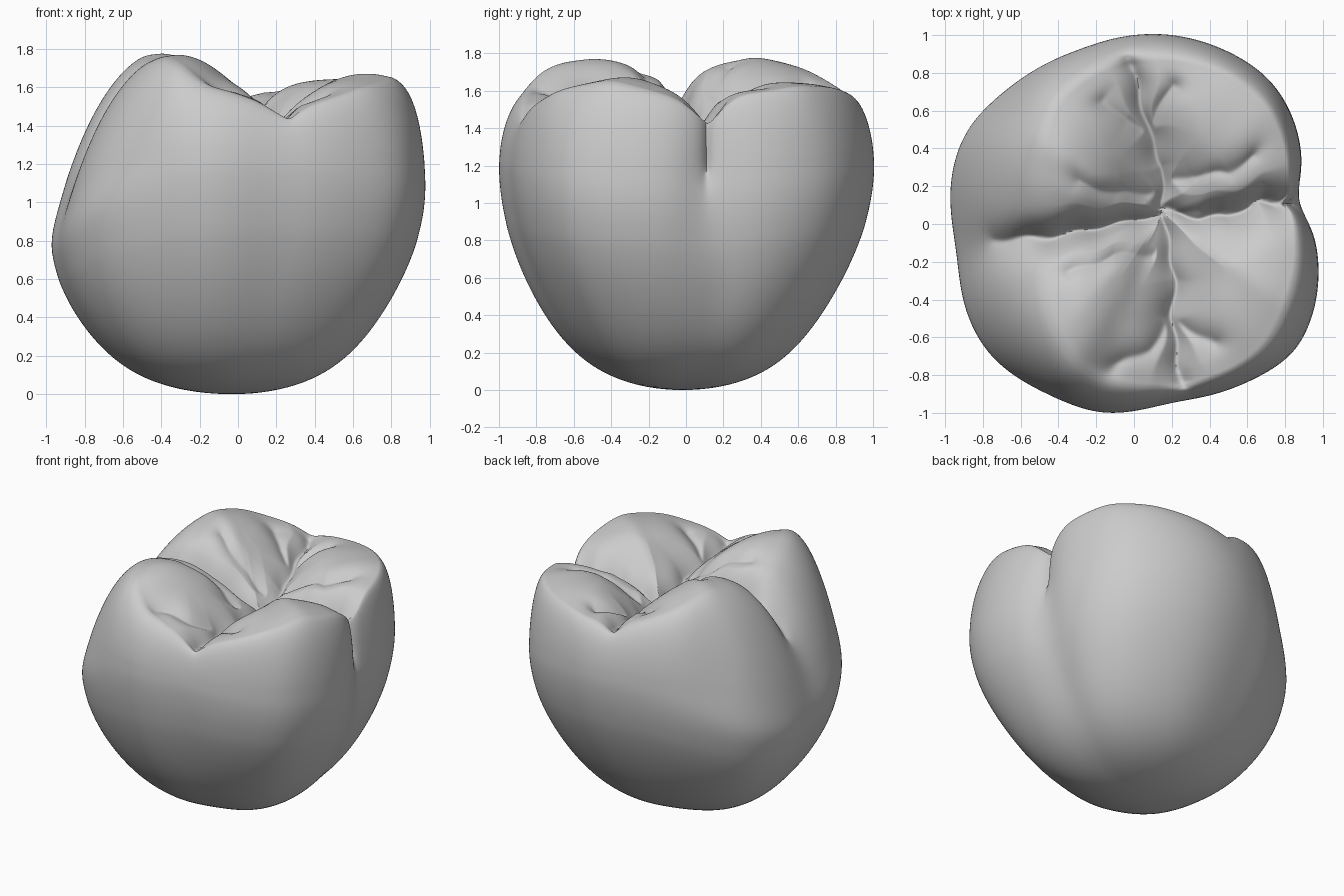
import bpy, bmesh, math
from mathutils import Vector

cube = bpy.data.objects.get("Cube")
if cube:
    bpy.data.objects.remove(cube)

SEG, LOWER, UPPER, DISH = 480, 36, 36, 70
CENTRE = Vector((0.15, 0.05, 1.42))
BASE = Vector((-0.03, -0.02, 0))

# Crest line joining the cusp tips and notches (x, y, z)
CREST = [(.86, .12, 1.47), (.81, .28, 1.58), (.71, .6, 1.63), (.5, .77, 1.62), (.25, .85, 1.59),
         (0, .85, 1.56), (-.2, .78, 1.63), (-.4, .6, 1.73), (-.44, .4, 1.78), (-.43, .17, 1.74),
         (-.42, .03, 1.67), (-.42, -.06, 1.53), (-.42, -.16, 1.67), (-.42, -.36, 1.74),
         (-.36, -.55, 1.77), (-.29, -.71, 1.74), (-.17, -.78, 1.64), (.02, -.83, 1.57),
         (.24, -.84, 1.47), (.45, -.78, 1.54), (.65, -.66, 1.61), (.78, -.4, 1.665),
         (.84, -.06, 1.57)]

# Widest outline of the crown (x, y)
OUTLINE = [(.88, .2), (.89, .38), (.83, .6), (.72, .77), (.42, .95), (.15, 1.01), (-.3, .92),
           (-.66, .73), (-.9, .5), (-.98, .25), (-.94, -.15), (-.89, -.5), (-.76, -.72),
           (-.42, -.92), (-.18, -1.01), (.2, -.94), (.6, -.84), (.86, -.68), (.96, -.45),
           (.98, -.2), (.93, .03)]

# Fissures: depth, width, path
FISSURES = [
    (.08, .05, [(-.02, .86), (.08, .5), (.15, .3), (.15, .05), (.22, -.3), (.2, -.5), (.25, -.85)]),
    (.10, .045, [(.15, .05), (-.2, -.02), (-.45, -.07), (-.74, -.08)]),
    (.09, .05, [(.15, .08), (.35, .03), (.5, .04), (.7, .12), (.9, .12)]),
    (.05, .05, [(.18, .22), (.3, .26), (.5, .27), (.64, .36)]),
    (.05, .05, [(.2, -.5), (.42, -.64)]),
    (.05, .06, [(.2, -.5), (.08, -.66), (-.1, -.76)]),
    (.05, .06, [(.08, .5), (-.04, .54), (-.16, .66)]),
    (.06, .05, [(.08, .5), (.2, .72)]),
    (.04, .05, [(.1, -.16), (-.1, -.17), (-.34, -.26)]),
    (.04, .06, [(.1, .17), (-.1, .16), (-.3, .22)]),
]


def smoothstep(a, b, v):
    t = min(max((v - a) / (b - a), 0), 1)
    return t * t * (3 - 2 * t)


def soften(loop, passes, half):
    for _ in range(passes):
        loop = [sum((loop[(i + j) % SEG] for j in range(-half, half + 1)), Vector()) / (2 * half + 1)
                for i in range(SEG)]
    return loop


def resample(points):
    """Sample a closed loop at equal angles around the centre."""
    polar = []
    for p in points:
        v = Vector(p).to_3d()
        d = v - CENTRE
        polar.append((math.atan2(d.y, d.x) % math.tau, math.hypot(d.x, d.y), v.z))
    polar.sort()
    first, last = polar[0], polar[-1]
    polar = [(last[0] - math.tau, *last[1:])] + polar + [(first[0] + math.tau, *first[1:])]
    loop, k = [], 0
    for i in range(SEG):
        angle = math.tau * i / SEG
        while polar[k + 1][0] < angle:
            k += 1
        a, b = polar[k], polar[k + 1]
        f = (angle - a[0]) / (b[0] - a[0])
        r = a[1] + (b[1] - a[1]) * f
        loop.append(Vector((CENTRE.x + r * math.cos(angle), CENTRE.y + r * math.sin(angle),
                            a[2] + (b[2] - a[2]) * f)))
    return loop


def path_distance(x, y, path):
    best = 9.0
    for (ax, ay), (bx, by) in zip(path, path[1:]):
        dx, dy = bx - ax, by - ay
        t = min(max(((x - ax) * dx + (y - ay) * dy) / (dx * dx + dy * dy), 0), 1)
        best = min(best, math.hypot(x - ax - t * dx, y - ay - t * dy))
    return best


def fissure_depth(x, y):
    # slight waviness keeps the fissures from looking ruled
    wx = x + .012 * math.sin(y * 23)
    wy = y + .012 * math.sin(x * 25)
    return max(d * math.exp((.012 - math.hypot(path_distance(wx, wy, path), .012)) / w)
               for d, w, path in FISSURES)


def cusp_swell(x, y):
    """Lobes rise between the main fissures."""
    near = min(path_distance(x, y, f[2]) for f in FISSURES[:3])
    return smoothstep(-.06, .28, near)


crest = soften(resample(CREST), 3, 4)
outline = soften(resample(OUTLINE), 3, 6)
rings = []

# Widest height varies around the crown: lowest on the -x side
for p in outline:
    side = p.x / max(math.hypot(p.x, p.y), .01)
    p.z = 1.17 - (.13 if side > 0 else .37) * side * side
plain = soften(outline, 2, 14)

# Rounded underside up to the widest line, tapering at the back and the +x front corner
for k in range(1, LOWER + 1):
    a = math.pi / 2 * k / LOWER
    ring = []
    for e, s in zip(outline, plain):
        e = s.lerp(e, smoothstep(.5, 1.2, a))
        taper = .03 * smoothstep(.4, 1, e.y) + .04 * smoothstep(.5, 1.2, (e.x - e.y) * .7)
        f = (math.sin(a) + .045 * math.cos(a) * math.sin(3.6 * a)
             - taper * math.sin(2 * a) ** 2)
        ring.append(Vector((BASE.x + (e.x - BASE.x) * f, BASE.y + (e.y - BASE.y) * f,
                            e.z * (1 - math.cos(a)))))
    rings.append(ring)

# Upper wall rounding in to the crest, leaning further on the -x side
for k in range(1, UPPER + 1):
    w = k / UPPER
    b = w * math.pi / 2
    ring = []
    for e, c in zip(outline, crest):
        lean = .72 * smoothstep(.3, .85, -e.x)
        f = (1 - math.cos(b)) * (1 - lean) + w * lean
        t = math.sin(b) * (1 - lean) + w * (2 - w) * lean
        p = e.lerp(c, f)
        p.z = e.z + (c.z - e.z) * t
        p.z -= fissure_depth(p.x, p.y) * f ** (2 - 1.8 * lean)
        ring.append(p)
    rings.append(ring)

# Chewing surface sinking from the crest to the central pit
for k in range(1, DISH):
    u = k / DISH
    ring = []
    for c in crest:
        p = c.lerp(CENTRE, u)
        p.z = c.z + (CENTRE.z - c.z) * (.35 * u + .65 * smoothstep(0, 1, u))
        p.z += .08 * cusp_swell(p.x, p.y) * math.sin(math.pi * u)
        p.z -= fissure_depth(p.x, p.y)
        ring.append(p)
    rings.append(ring)

# Groove running down the +x wall: a broad hollow with a sharp crease above
for ring in rings:
    for p in ring:
        off = abs(p.y - .11)
        reach = smoothstep(.55, .85, p.x)
        p.x -= .035 * reach * math.exp(-(off / .12) ** 2) * smoothstep(.55, 1.2, p.z)
        p.x -= .06 * reach * math.exp(-off / .03) * smoothstep(1.0, 1.25, p.z)

# Join the rings into one closed skin
bm = bmesh.new()
rows = [[bm.verts.new(p) for p in ring] for ring in rings]
bottom = bm.verts.new((BASE.x, BASE.y, 0))
pit = bm.verts.new((CENTRE.x, CENTRE.y, CENTRE.z - fissure_depth(CENTRE.x, CENTRE.y)))
for i in range(SEG):
    j = (i + 1) % SEG
    bm.faces.new((bottom, rows[0][j], rows[0][i]))
    bm.faces.new((pit, rows[-1][i], rows[-1][j]))
    for lo, hi in zip(rows, rows[1:]):
        bm.faces.new((lo[i], lo[j], hi[j], hi[i]))

# Soften the crest and the widest line
for first, last, rounds in ((LOWER + UPPER - 6, LOWER + UPPER + 4, 5), (LOWER - 6, LOWER + 6, 8)):
    band = [v for row in rows[first:last] for v in row]
    for _ in range(rounds):
        bmesh.ops.smooth_vert(bm, verts=band, factor=.5, use_axis_x=True, use_axis_y=True,
                              use_axis_z=True)

mesh = bpy.data.meshes.new("tooth_crown")
bm.to_mesh(mesh)
bm.free()
crown = bpy.data.objects.new("tooth_crown", mesh)
bpy.context.collection.objects.link(crown)

enamel = bpy.data.materials.new("enamel_grey")
enamel.use_nodes = True
colour = (.6, .6, .6, 1)
enamel.diffuse_color = colour
enamel.node_tree.nodes["Principled BSDF"].inputs["Base Color"].default_value = colour
mesh.materials.append(enamel)

bpy.ops.object.select_all(action='DESELECT')
crown.select_set(True)
bpy.context.view_layer.objects.active = crown
bpy.ops.object.shade_smooth_by_angle(angle=math.radians(60))
